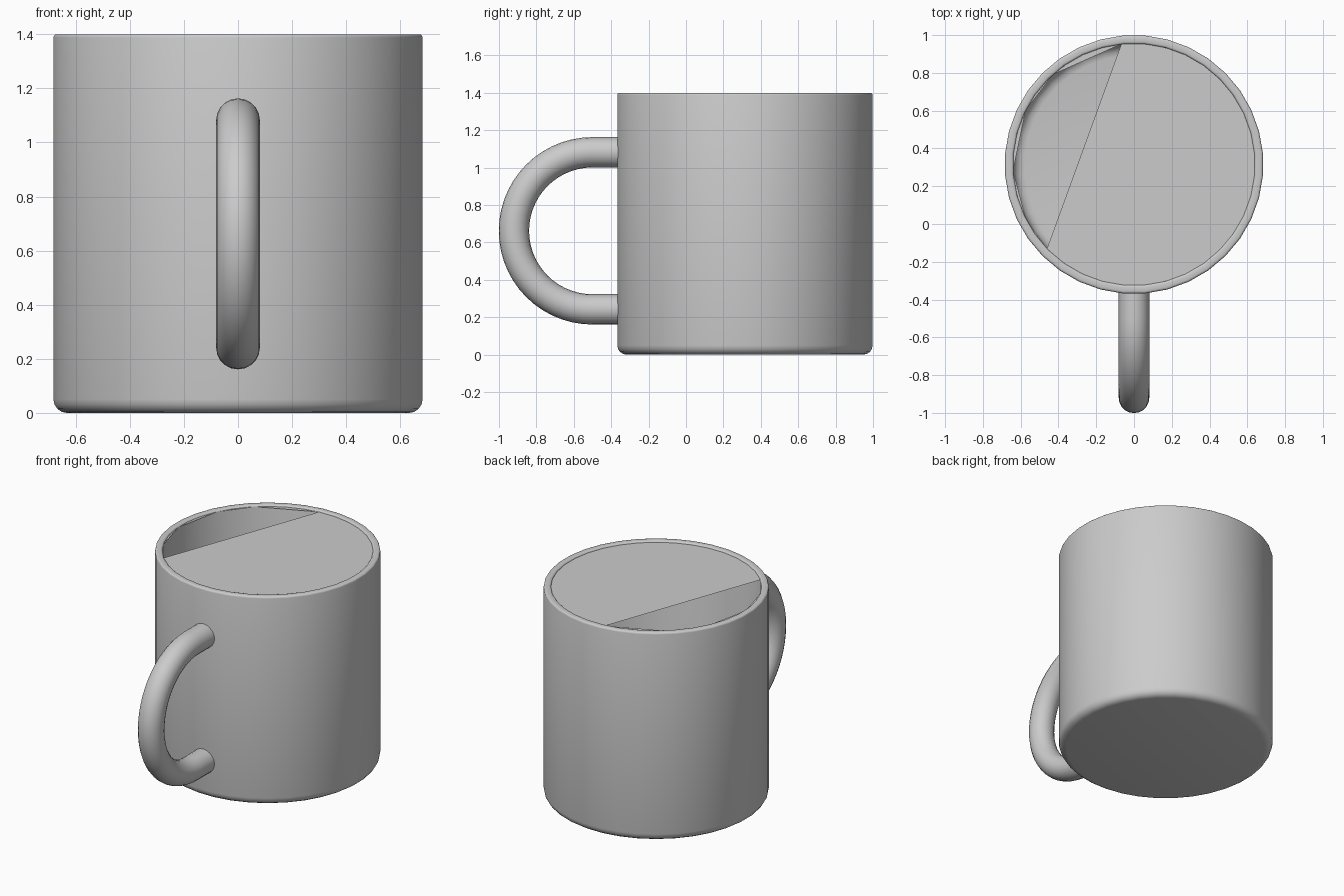
import bpy, bmesh, math
from mathutils import Vector

if "Cube" in bpy.data.objects:
    bpy.data.objects.remove(bpy.data.objects["Cube"])

CY = 0.315       # body axis in y
SIDES = 36


def make(name, verts, faces, smooth=True):
    me = bpy.data.meshes.new(name)
    me.from_pydata(verts, [], faces)
    bm = bmesh.new()
    bm.from_mesh(me)
    bmesh.ops.recalc_face_normals(bm, faces=bm.faces)
    bm.to_mesh(me)
    bm.free()
    ob = bpy.data.objects.new(name, me)
    bpy.context.collection.objects.link(ob)
    if smooth:
        bpy.ops.object.select_all(action='DESELECT')
        ob.select_set(True)
        bpy.context.view_layer.objects.active = ob
        bpy.ops.object.shade_smooth_by_angle(angle=math.radians(35))
    return ob


def polar(r, deg, z):
    a = math.radians(deg)
    return (r * math.cos(a), CY + r * math.sin(a), z)


def corner(cr, cz, r, a0, a1, n=4):
    return [(cr + r * math.cos(math.radians(a0 + (a1 - a0) * i / n)),
             cz + r * math.sin(math.radians(a0 + (a1 - a0) * i / n))) for i in range(n + 1)]


# mug body: rounded foot, thin rounded rim, hollow inside
profile = (corner(0.635, 0.05, 0.05, -90, 0) + corner(0.673, 1.388, 0.012, 0, 90, 3)
           + corner(0.652, 1.388, 0.012, 90, 180, 3) + corner(0.58, 0.12, 0.06, 0, -90))
verts, faces = [], []
for r, z in profile:
    verts += [polar(r, 360 * (k + 0.5) / SIDES - 90, z) for k in range(SIDES)]
for i in range(len(profile) - 1):
    for k in range(SIDES):
        j = (k + 1) % SIDES
        faces.append((i * SIDES + k, i * SIDES + j, (i + 1) * SIDES + j, (i + 1) * SIDES + k))
faces.append(tuple(range(SIDES)))
faces.append(tuple((len(profile) - 1) * SIDES + k for k in range(SIDES)))
make("mug_body", verts, faces)

# partial lid: a sheet just under the rim, with an opening on the left
opening = [96, 132, 153.5, 183, 207, 224]
pairs = [(224, 456)] + list(zip(opening, opening[1:]))
verts, faces = [], []
for a0, a1 in pairs:
    n = max(3, round((a1 - a0) / 8))
    start = len(verts)
    verts += [polar(0.641, a0 + (a1 - a0) * i / n, 1.39) for i in range(n + 1)]
    faces.append(tuple(range(start, start + n + 1)))
lid = make("lid_sheet", verts, faces, smooth=False)
if lid.data.polygons[0].normal.z < 0:
    lid.data.flip_normals()

# handle: round tube swept along a horizontal U
path = [(-0.33, 1.082)]
path += corner(-0.5, 0.662, 0.42, 90, 270, 28)
path += [(-0.33, 0.242)]
RING, TUBE = 20, 0.081
verts, faces = [], []
for i, (y, z) in enumerate(path):
    if i in (0, len(path) - 1):
        n = Vector((0, 0, 1 if i == 0 else -1))
    else:
        n = Vector((0, y + 0.5, z - 0.662)).normalized()
    for k in range(RING):
        a = 2 * math.pi * k / RING
        p = Vector((0, y, z)) + TUBE * (math.cos(a) * n + math.sin(a) * Vector((1, 0, 0)))
        verts.append(p)
for i in range(len(path) - 1):
    for k in range(RING):
        j = (k + 1) % RING
        faces.append((i * RING + k, i * RING + j, (i + 1) * RING + j, (i + 1) * RING + k))
make("handle", verts, faces)
